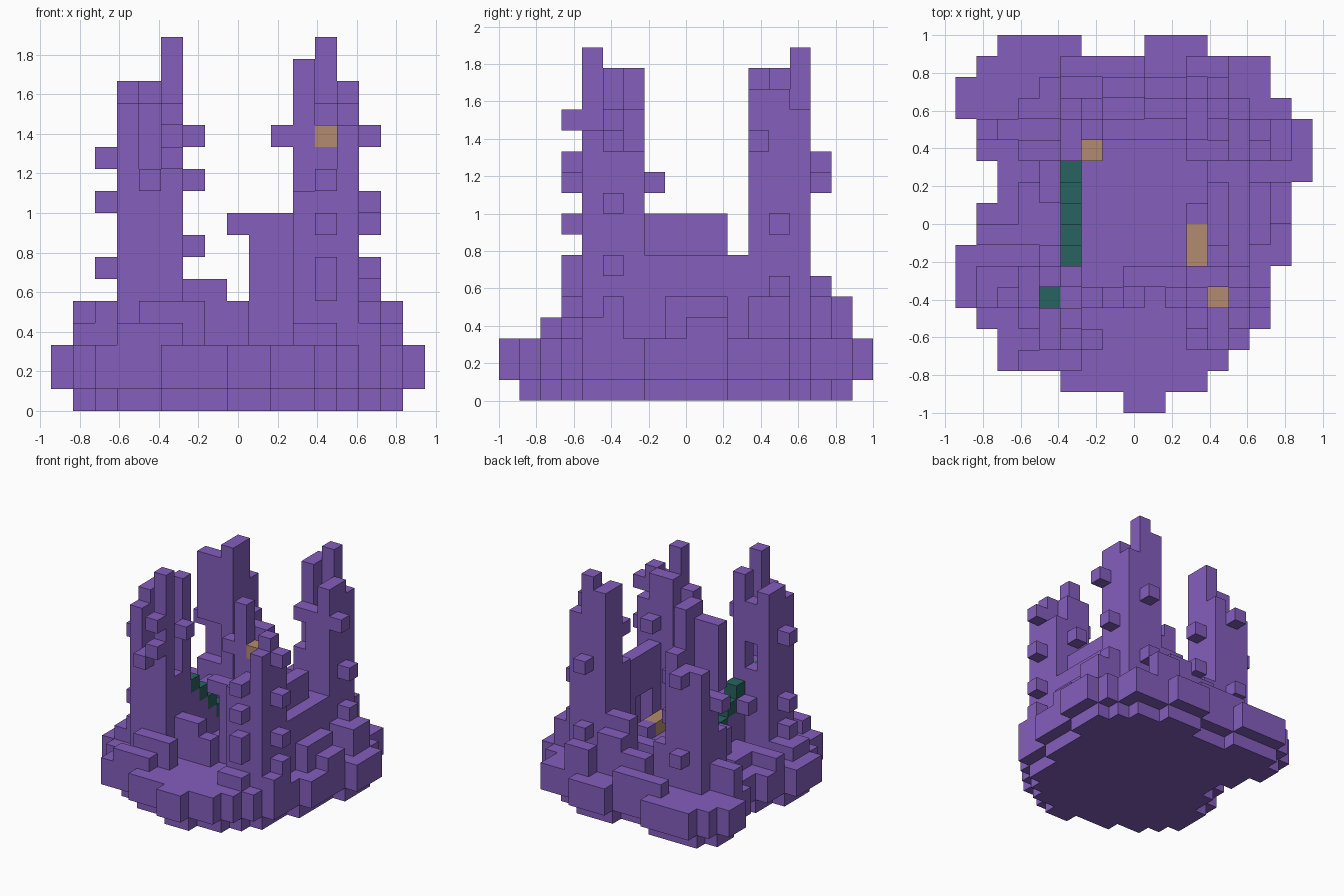
import bpy
import bmesh

V = 1 / 9  # block size

cube = bpy.data.objects.get("Cube")
if cube:
    bpy.data.objects.remove(cube, do_unlink=True)


def material(name, rgb):
    m = bpy.data.materials.new(name)
    m.use_nodes = True
    m.diffuse_color = (*rgb, 1)
    m.node_tree.nodes["Principled BSDF"].inputs["Base Color"].default_value = (*rgb, 1)
    return m


PURPLE = material("purple stone", (0.23, 0.112, 0.505))
GREEN = material("dark green", (0.021, 0.127, 0.115))
BROWN = material("tan wood", (0.45, 0.26, 0.16))


def box(i, j, k, w=1, d=1, h=1):
    """Set of grid cells filling a block."""
    return {(a, b, c) for a in range(i, i + w) for b in range(j, j + d)
            for c in range(k, k + h)}


def build(name, cells, mat=PURPLE):
    """Make one clean outer shell around a set of grid cells."""
    bm = bmesh.new()
    verts = {}

    def corner(p):
        if p not in verts:
            verts[p] = bm.verts.new((p[0] * V - 17 * V / 2, p[1] * V - 1, p[2] * V))
        return verts[p]

    for cell in sorted(cells):
        for axis in range(3):
            u, v = (axis + 1) % 3, (axis + 2) % 3
            for side in (0, 1):
                near = list(cell)
                near[axis] += 2 * side - 1
                if tuple(near) in cells:
                    continue
                loop = []
                for du, dv in ((0, 0), (1, 0), (1, 1), (0, 1)):
                    p = list(cell)
                    p[axis] += side
                    p[u] += du
                    p[v] += dv
                    loop.append(corner(tuple(p)))
                bm.faces.new(loop if side else loop[::-1])
    bmesh.ops.dissolve_limit(bm, angle_limit=0.01, verts=bm.verts, edges=bm.edges)
    mesh = bpy.data.meshes.new(name)
    bm.to_mesh(mesh)
    bm.free()
    mesh.materials.append(mat)
    ob = bpy.data.objects.new(name, mesh)
    bpy.context.collection.objects.link(ob)


# Island base: start and end of each row, front to back
rows = [(8, 10), (5, 12), (2, 13), (2, 14), (1, 15), (0, 15), (0, 15), (0, 16), (1, 16),
        (1, 16), (2, 16), (2, 17), (1, 17), (1, 17), (0, 16), (0, 15), (1, 15), (2, 12)]
plan = {(i, j) for j, (a, b) in enumerate(rows) for i in range(a, b)}
plan -= {(i, 17) for i in range(6, 9)}
inner = {(i, j) for i, j in plan
         if {(i - 1, j), (i + 1, j), (i, j - 1), (i, j + 1)} <= plan}
base = {(i, j, k) for i, j in plan for k in (1, 2)} | {(i, j, 0) for i, j in inner}
build("island_base", base)


# Ruined towers: three by three column heights, front row first
def tower(name, i, j, heights, holes):
    cells = set()
    for n, h in enumerate(heights):
        cells |= box(i + n % 3, j + n // 3, 3, h=h - 3)
    build(name, cells - holes)


tower("front_right_tower", 3, 4, [14, 11, 17, 15, 8, 9, 15, 14, 16],
      box(4, 6, 9, h=2))
tower("front_left_tower", 11, 4, [10, 11, 13, 16, 12, 14, 14, 14, 12], set())
tower("back_right_tower", 3, 12, [15, 15, 16, 10, 10, 16, 12, 12, 13],
      box(3, 12, 7, w=2, h=3))
tower("back_left_tower", 11, 12, [13, 13, 15, 16, 12, 15, 16, 17, 14],
      box(11, 12, 10, h=2))

# Small blocks jutting from the tower walls
studs = set()
for i, j, levels in [(2, 5, (6, 11)), (2, 13, (9,)), (6, 5, (12,)), (6, 13, (7, 10)),
                     (10, 5, (12,)), (14, 5, (4, 6, 9, 12)),
                     (14, 12, (12,)), (14, 13, (5, 8)), (4, 3, (10,)), (5, 3, (11, 13)),
                     (12, 3, (5, 6, 8, 10)), (4, 15, (5, 11)),
                     (12, 15, (5, 10)), (12, 7, (10,)), (4, 7, (6,))]:
    for k in levels:
        studs |= box(i, j, k)
build("wall_studs", studs)

# Broken walls joining the towers
build("left_wall", (box(12, 7, 3, w=2, d=5, h=4) | box(12, 7, 7, d=4, h=2)
                    | box(9, 6, 3, w=2, h=6) | box(8, 6, 8) | box(11, 9, 3))
      - box(12, 8, 3, d=2, h=3))
build("back_wall", box(7, 13, 3, w=4, h=2) | box(9, 14, 3, w=2, h=4)
      | box(6, 14, 3, h=3))
build("front_wall", box(6, 5, 3, w=2, h=3) | box(8, 5, 3, h=2))
build("right_wall", box(3, 8, 3, w=2, d=3) | box(4, 10, 3, d=2, h=3))

# Rubble heaped around the tower feet
rubble = set()
for block in [(4, 3, 3, 3, 1, 2), (3, 2, 3, 3, 1, 1), (1, 5, 3, 2, 2, 1), (2, 5, 4, 1, 1, 1),
              (1, 8, 3, 2, 1, 1), (1, 13, 3, 2, 1, 2),
              (5, 16, 3, 4, 1, 1), (11, 3, 3, 2, 1, 1), (14, 4, 3, 1, 2, 1),
              (14, 8, 3, 1, 3, 2), (15, 9, 3, 1, 2, 1), (14, 12, 3, 2, 2, 2),
              (7, 15, 3, 4, 1, 2), (9, 15, 5, 2, 1, 1), (11, 16, 3, 2, 1, 2)]:
    rubble |= box(*block)
build("rubble", rubble)

# Green steps climbing to the tower room, on a stone footing
steps, footing = set(), set()
for n in range(5):
    steps |= box(5, 7 + n, 7 - n)
    footing |= box(5, 7 + n, 3, h=4 - n)
build("green_steps", steps, GREEN)
build("step_footing", footing)
build("green_tower_floor", box(4, 5, 8), GREEN)

# Wooden pieces
build("wood_block", box(12, 5, 12), BROWN)
build("wood_corner_block", box(6, 12, 3), BROWN)
build("wood_bench", box(11, 7, 3, d=2), BROWN)
